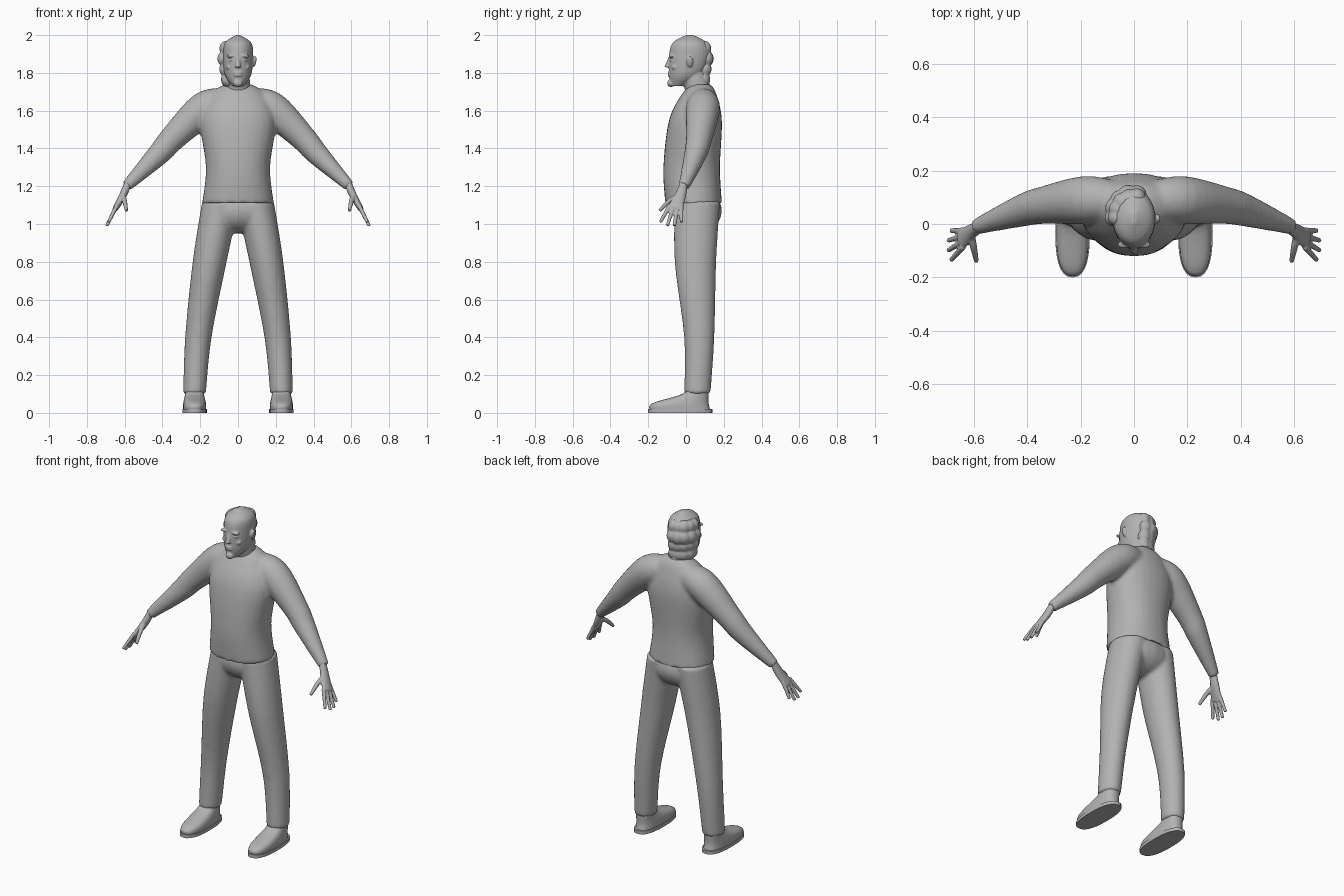
import bpy, bmesh, random
from math import sin, cos, pi, radians
from mathutils import Vector, Matrix

random.seed(4)
if "Cube" in bpy.data.objects:
    bpy.data.objects.remove(bpy.data.objects["Cube"])

grey = bpy.data.materials.new("plain grey")
grey.use_nodes = True
colour = (0.45, 0.45, 0.45, 1)
grey.diffuse_color = colour
grey.node_tree.nodes["Principled BSDF"].inputs["Base Color"].default_value = colour


def curve_through(rows, steps=5):
    """Catmull-Rom interpolation of whole section rows."""
    points = [rows[0], *rows, rows[-1]]
    smooth_rows = []
    for before, start, end, after in zip(points, points[1:], points[2:], points[3:]):
        for step in range(steps):
            t = step / steps
            smooth_rows.append([
                b + t * ((c - a) + t * ((2 * a - 5 * b + 4 * c - d) + t * (3 * b - a - 3 * c + d))) / 2
                for a, b, c, d in zip(before, start, end, after)])
    return smooth_rows + [list(rows[-1])]


def signed_power(value, exponent):
    return abs(value) ** exponent * (1 if value > 0 else -1)


def loft(bm, rows, follow_path=False, side=1, power=2, sides=28):
    """Closed tube through rows of (x, y, z, width radius, depth radius)."""
    rows = curve_through(rows)
    rings = []
    for i, (x, y, z, width, depth) in enumerate(rows):
        across, along = Vector((1, 0, 0)), Vector((0, 1, 0))
        if follow_path:
            following, previous = rows[min(i + 1, len(rows) - 1)], rows[max(i - 1, 0)]
            tangent = (Vector(following[:3]) - Vector(previous[:3])).normalized()
            along = (along - tangent * along.dot(tangent)).normalized()
            across = along.cross(tangent)
        ring = []
        for k in range(sides):
            angle = 2 * pi * k / sides
            point = (Vector((x, y, z))
                     + across * width * signed_power(cos(angle), 2 / power)
                     + along * depth * signed_power(sin(angle), 2 / power))
            point.x *= side
            ring.append(bm.verts.new(point))
        rings.append(ring)
    faces = [bm.faces.new(rings[0]), bm.faces.new(rings[-1])]
    for low, high in zip(rings, rings[1:]):
        for k in range(sides):
            n = (k + 1) % sides
            faces.append(bm.faces.new((low[k], high[k], high[n], low[n])))
    bmesh.ops.recalc_face_normals(bm, faces=faces)


def ball(bm, centre, radii, tilt=0):
    matrix = (Matrix.Translation(centre) @ Matrix.Rotation(tilt, 4, 'Y')
              @ Matrix.Diagonal((*radii, 1)))
    bmesh.ops.create_uvsphere(bm, u_segments=20, v_segments=12, radius=1, matrix=matrix)


def finish(bm, name, voxel=0, smooth=3):
    """Make the object, fuse overlapping volumes, soften and shade."""
    mesh = bpy.data.meshes.new(name)
    bm.to_mesh(mesh)
    bm.free()
    part = bpy.data.objects.new(name, mesh)
    bpy.context.collection.objects.link(part)
    bpy.ops.object.select_all(action='DESELECT')
    bpy.context.view_layer.objects.active = part
    part.select_set(True)
    if voxel:
        fuse = part.modifiers.new("fuse", 'REMESH')
        fuse.mode, fuse.voxel_size = 'VOXEL', voxel
        soften = part.modifiers.new("soften", 'SMOOTH')
        soften.factor, soften.iterations = 0.5, smooth
        bpy.ops.object.modifier_apply(modifier=fuse.name)
        bpy.ops.object.modifier_apply(modifier=soften.name)
    part.data.materials.clear()
    part.data.materials.append(grey)
    bpy.ops.object.shade_smooth_by_angle(angle=radians(45))


# Sweater: trunk and both sleeves fused
sweater = bmesh.new()
trunk = [(.04, 1.11, .19, .15), (.03, 1.3, .17, .15), (.05, 1.55, .2, .14),
         (.07, 1.69, .14, .09), (.08, 1.74, .07, .05)]
loft(sweater, [(0, *row) for row in trunk], power=2.2)
sleeve = [(.07, .09, 1.65, .07), (.18, .09, 1.61, .09), (.34, .07, 1.46, .07),
          (.42, .05, 1.37, .06), (.59, -.01, 1.2, .03)]
for side in (1, -1):
    loft(sweater, [(*row, row[-1]) for row in sleeve], follow_path=True, side=side)
finish(sweater, "sweater", voxel=.011, smooth=5)

# Trousers: pelvis and both legs fused
trousers = bmesh.new()
ball(trousers, (0, .06, 1.07), (.19, .13, .12))
for side in (1, -1):
    loft(trousers, [(.23, .06, .1, .06, .07), (.21, .07, .4, .07, .08),
                    (.15, .05, .8, .09, .11), (.09, .06, 1.12, .1, .12)], side=side)
finish(trousers, "trousers", voxel=.011, smooth=4)

for side, label in ((1, "left"), (-1, "right")):
    # Shoe upper and its wider flat sole
    shoe = bmesh.new()
    upper = [(-.03, .01, .06, .16), (-.03, .05, .06, .15), (.05, .1, .05, .07), (.06, .14, .05, .06)]
    loft(shoe, [(.23, *row) for row in upper], side=side, power=2.5)
    finish(shoe, label + "_shoe")
    sole = bmesh.new()
    loft(sole, [(.23, -.03, height, .065, .17) for height in (0, .02)], side=side, power=2.5)
    finish(sole, label + "_sole")

    # Hand: palm, four fanned fingers and thumb fused
    hand = bmesh.new()
    loft(hand, [(.58, -.01, 1.22, .02, .02), (.61, -.03, 1.15, .02, .03),
                (.65, -.06, 1.08, .015, .04)], follow_path=True, side=side)
    for finger in range(4):
        spread = finger - 1.5
        root = Vector((.64, -.055 + spread * .02, 1.1))
        tip = Vector((.7 - abs(spread) * .01, -.08 + spread * .037, .98 + abs(spread) * .02))
        loft(hand, [(*root, .012, .012), (*tip, .009, .009)], follow_path=True, side=side, sides=12)
    loft(hand, [(.61, -.04, 1.15, .015, .015), (.6, -.09, 1.12, .013, .013),
                (.59, -.14, 1.07, .009, .009)], follow_path=True, side=side, sides=12)
    finish(hand, label + "_hand", voxel=.0045, smooth=2)

# Head: skull, neck, ears and face features fused
head = bmesh.new()
skull = [(-.04, 1.73, .03, .04), (0, 1.79, .07, .09), (.02, 1.89, .08, .11),
         (.02, 1.96, .07, .09), (.02, 2, .01, .02)]
loft(head, [(0, *row) for row in skull])
loft(head, [(0, .08, 1.65, .07, .07), (0, .04, 1.8, .06, .07)])
loft(head, [(0, -.08, 1.89, .01, .01), (0, -.098, 1.83, .015, .017)], sides=14)
ball(head, (0, -.08, 1.745), (.025, .02, .02))
for lip_height in (1.8, 1.787):
    ball(head, (0, -.085, lip_height), (.024, .013, .007))
for side in (1, -1):
    brow, eye, cheek, ear = (side * x for x in (.034, .033, .042, .086))
    ball(head, (brow, -.077, 1.89), (.028, .014, .009), tilt=side * .1)
    ball(head, (eye, -.073, 1.868), (.014, .013, .007))
    ball(head, (cheek, -.055, 1.83), (.022, .022, .016))
    ball(head, (ear, .02, 1.86), (.011, .018, .03), tilt=side * .2)
finish(head, "head", voxel=.0045, smooth=2)

# Hair: wavy lumps swept over the right side and down the nape
hair = bmesh.new()
for row in range(4):
    reach = 1 - abs(row - 1) * .13
    for column in range(5):
        angle = pi * (.45 + column / 7)
        wave = random.uniform(.9, 1.1)
        centre = (.075 * reach * cos(angle), .03 + .08 * reach * sin(angle), 1.93 - row * .055)
        ball(hair, centre, [size * wave for size in (.037, .037, .042)])
finish(hair, "hair", voxel=.006, smooth=4)
